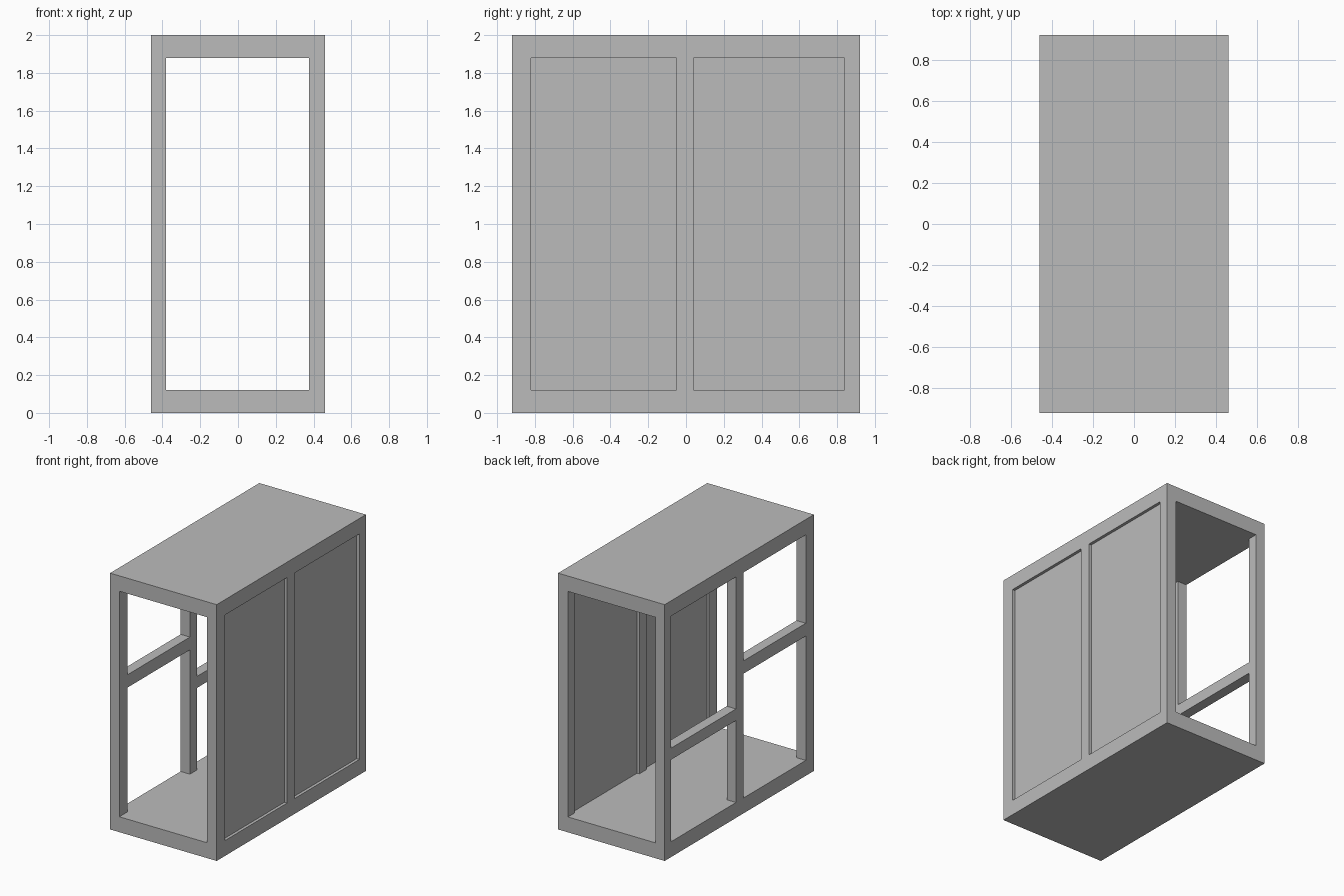
import bpy

cube = bpy.data.objects.get("Cube")
if cube:
    bpy.data.objects.remove(cube, do_unlink=True)

grey = bpy.data.materials.new("plain grey")
grey.use_nodes = True
colour = (0.5, 0.5, 0.5, 1)
grey.diffuse_color = colour
grey.node_tree.nodes["Principled BSDF"].inputs["Base Color"].default_value = colour


def box(name, x, y, z):
    """Axis-aligned box given as (low, high) spans."""
    spans = (x, y, z)
    bpy.ops.mesh.primitive_cube_add(size=1, location=[(a + b) / 2 for a, b in spans])
    part = bpy.context.object
    part.name = name
    part.scale = [b - a for a, b in spans]
    bpy.ops.object.transform_apply(location=False, rotation=False, scale=True)
    part.data.materials.append(grey)
    return part


# Overall spans and the openings between the posts
WIDTH, DEPTH = (-0.46, 0.46), (-0.92, 0.92)
FLOOR, CEILING, HEIGHT = 0.12, 1.88, 2.0
INNER = (FLOOR, CEILING)
LEFT_SIDE, RIGHT_SIDE = (0.375, 0.46), (-0.46, -0.38)
FRONT_BAY, BACK_BAY = (-0.82, -0.05), (0.04, 0.84)

# Solid base and top slabs
box("base_slab", WIDTH, DEPTH, (0, FLOOR))
box("top_slab", WIDTH, DEPTH, (CEILING, HEIGHT))

# Three posts on each long side
posts = {
    "front_post": (DEPTH[0], FRONT_BAY[0]),
    "middle_post": (FRONT_BAY[1], BACK_BAY[0]),
    "back_post": (BACK_BAY[1], DEPTH[1]),
}
for side, span in (("panel_side", LEFT_SIDE), ("open_side", RIGHT_SIDE)):
    for name, y in posts.items():
        box(f"{side}_{name}", span, y, INNER)

# Recessed panels on the closed side
for name, bay in (("front", FRONT_BAY), ("back", BACK_BAY)):
    box(f"{name}_panel", (0.395, 0.437), bay, INNER)

# Staggered cross rails on the open side
box("front_rail", RIGHT_SIDE, FRONT_BAY, (1.09, 1.19))
box("back_rail", RIGHT_SIDE, BACK_BAY, (0.76, 0.85))
